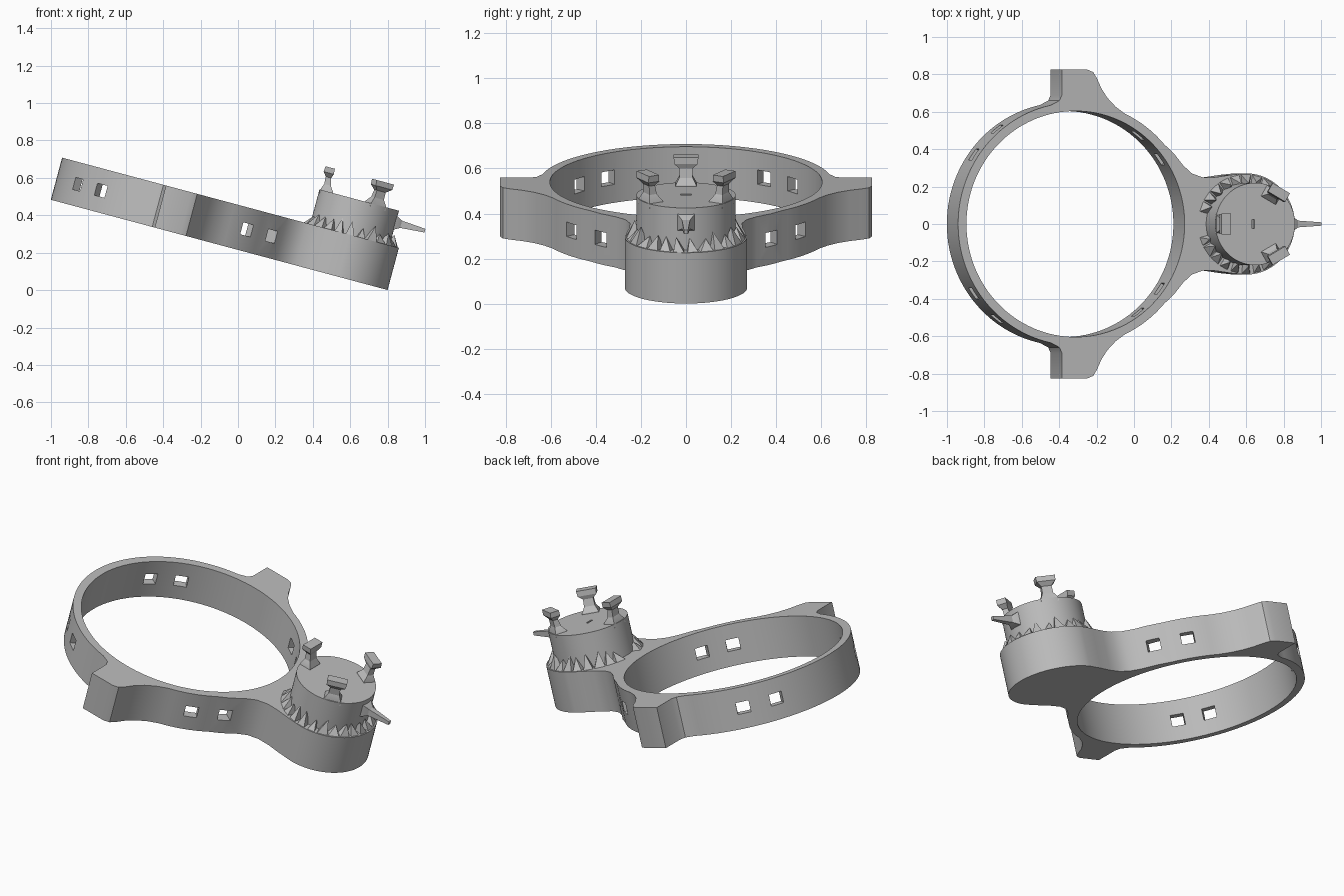
import bpy, bmesh, random
from math import sin, cos, radians, pi
from mathutils import Matrix, Vector

if "Cube" in bpy.data.objects:
    bpy.data.objects.remove(bpy.data.objects["Cube"], do_unlink=True)

random.seed(4)
TILT = Matrix.Translation((0, 0, 0.215)) @ Matrix.Rotation(radians(15), 4, 'Y')
RING_X, RING_IN, RING_OUT = -0.386, 0.604, 0.65
POD_X, POD_R, DECK = 0.557, 0.271, 0.233
TURRET_R, TOP = 0.22, 0.425

grey = bpy.data.materials.new("plain_grey")
grey.use_nodes = True
COLOUR = (0.5, 0.5, 0.5, 1)
grey.diffuse_color = COLOUR
grey.node_tree.nodes["Principled BSDF"].inputs["Base Color"].default_value = COLOUR


def make(name, bm, angle=35):
    """Turn a bmesh into a tilted grey object."""
    bmesh.ops.recalc_face_normals(bm, faces=bm.faces)
    me = bpy.data.meshes.new(name)
    bm.to_mesh(me)
    bm.free()
    me.materials.append(grey)
    me.shade_smooth()
    me.set_sharp_from_angle(angle=radians(angle))
    ob = bpy.data.objects.new(name, me)
    bpy.context.collection.objects.link(ob)
    ob.matrix_world = TILT
    return ob


def cut(ob, cutter, angle=35):
    """Subtract the cutter, then discard it."""
    cutter.hide_render = True
    mod = ob.modifiers.new("cut", 'BOOLEAN')
    mod.operation, mod.solver, mod.object = 'DIFFERENCE', 'EXACT', cutter
    bpy.context.view_layer.update()
    dg = bpy.context.evaluated_depsgraph_get()
    me = bpy.data.meshes.new_from_object(ob.evaluated_get(dg))
    ob.modifiers.clear()
    ob.data = me
    me.shade_smooth()
    me.set_sharp_from_angle(angle=radians(angle))
    bpy.data.objects.remove(cutter, do_unlink=True)


def polar(cx, r, deg):
    return (cx + r * cos(radians(deg)), r * sin(radians(deg)))


def cylinder(bm, x, r, z0, z1, n=96):
    bmesh.ops.create_cone(bm, cap_ends=True, segments=n, radius1=r, radius2=r, depth=z1 - z0,
                          matrix=Matrix.Translation((x, 0, (z0 + z1) / 2)))


def loft(bm, sections, mat):
    """Join rectangular sections (x, z, half depth, half width) into one solid."""
    rings = []
    for x, z, d, w in sections:
        rings.append([bm.verts.new(mat @ Vector((x + sx * d, sy * w, z)))
                      for sx, sy in ((-1, -1), (1, -1), (1, 1), (-1, 1))])
    for a, b in zip(rings, rings[1:]):
        for i in range(4):
            j = (i + 1) % 4
            bm.faces.new((a[i], a[j], b[j], b[i]))
    bm.faces.new(rings[0][::-1])
    bm.faces.new(rings[-1])


# Body: ring, side tabs, neck and pod as one mirrored outline
half = [polar(RING_X, RING_OUT, a) for a in range(180, 99, -3)]
half += [(-0.475, 0.66), (-0.461, 0.69), (-0.461, 0.825), (-0.32, 0.825), (-0.288, 0.812),
         (-0.268, 0.78), (-0.243, 0.725), (-0.21, 0.675), (-0.165, 0.628)]
half += [polar(RING_X, RING_OUT, a) for a in range(65, 38, -3)]
half += [(0.16, 0.375), (0.21, 0.313), (0.26, 0.269), (0.32, 0.249), (0.39, 0.25), (0.47, 0.262)]
half += [polar(POD_X, POD_R, a) for a in range(90, -1, -5)]
outline = half + [(x, -y) for x, y in half[-2:0:-1]]
bm = bmesh.new()
base = bm.faces.new([bm.verts.new((x, y, 0)) for x, y in outline])
up = bmesh.ops.extrude_face_region(bm, geom=[base])["geom"]
bmesh.ops.translate(bm, vec=(0, 0, DECK), verts=[v for v in up if isinstance(v, bmesh.types.BMVert)])
body = make("ring_body", bm)

bm = bmesh.new()
cylinder(bm, RING_X, RING_IN, -0.1, DECK + 0.1, 128)
cut(body, make("ring_opening", bm))

# Square windows through the ring wall
bm = bmesh.new()
for a in (35, 51.5, 128.5, 145):
    for s in (-1, 1):
        x, y = polar(RING_X, 0.63, a * s)
        bmesh.ops.create_cube(bm, size=1, matrix=Matrix.Translation((x, y, 0.117))
                              @ Matrix.Rotation(radians(a * s), 4, 'Z')
                              @ Matrix.Diagonal((0.16, 0.072, 0.066, 1)))
cut(body, make("window_cutters", bm))

# Turret drum with a small slot in its top
bm = bmesh.new()
cylinder(bm, POD_X, TURRET_R, DECK - 0.02, TOP)
turret = make("turret", bm)
bm = bmesh.new()
bmesh.ops.create_cube(bm, size=1, matrix=Matrix.Translation((0.545, 0, TOP))
                      @ Matrix.Diagonal((0.014, 0.05, 0.05, 1)))
cut(turret, make("slot_cutter", bm))

# Jagged spikes leaning from the deck edge onto the drum
bm = bmesh.new()
for i in range(26):
    a = (i + 0.5) * 360 / 26
    if abs(a - 180) < 20:
        continue
    h = random.uniform(0.045, 0.085)
    tip_r = random.uniform(0.215, 0.235)
    wide = random.uniform(4.5, 7)
    foot = [bm.verts.new((*polar(POD_X, r, a + d), DECK - 0.003))
            for r, d in ((0.267, -wide), (0.267, wide), (0.2, wide), (0.2, -wide))]
    tip = bm.verts.new((*polar(POD_X, tip_r, a + random.uniform(-4, 4)), DECK + h))
    for j in range(4):
        bm.faces.new((foot[j], foot[(j + 1) % 4], tip))
    bm.faces.new(foot[::-1])
make("deck_spikes", bm, 10)

# Three flared posts around the drum top
for name, a in (("back_post", 180), ("left_post", 60), ("right_post", -60)):
    bm = bmesh.new()
    mat = Matrix.Translation((POD_X, 0, 0)) @ Matrix.Rotation(radians(a), 4, 'Z')
    loft(bm, [(0.18, TOP - 0.02, 0.036, 0.05), (0.18, TOP + 0.005, 0.034, 0.046),
              (0.185, TOP + 0.035, 0.018, 0.03), (0.19, TOP + 0.075, 0.015, 0.028),
              (0.195, TOP + 0.098, 0.028, 0.052), (0.195, TOP + 0.128, 0.026, 0.055)], mat)
    make(name, bm, 20)

# Barrel with a flared root on the outer side of the drum
bm = bmesh.new()
along = Matrix.Translation((POD_X, 0, 0.358)) @ Matrix.Rotation(radians(90), 4, 'Y')
loft(bm, [(0, 0.2, 0.045, 0.045), (0, 0.222, 0.036, 0.036), (0, 0.25, 0.02, 0.018),
          (0, 0.382, 0.01, 0.009)], along)
make("barrel", bm, 20)
